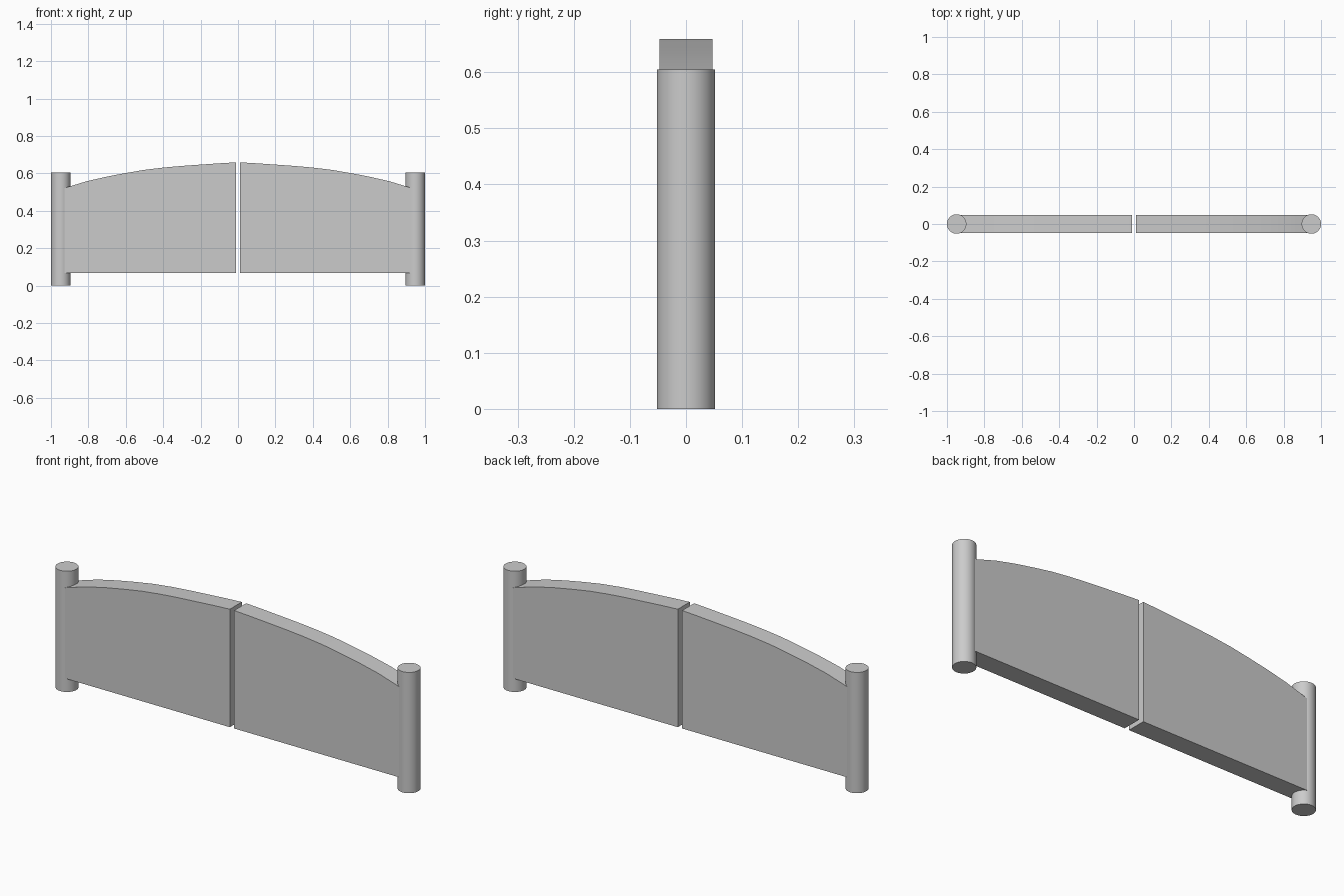
import bpy, bmesh

if "Cube" in bpy.data.objects:
    bpy.data.objects.remove(bpy.data.objects["Cube"])

# arched top edge of one gate leaf, from the centre gap out to the post (x, z)
ARCH = [(0.012, 0.659), (0.10, 0.654), (0.20, 0.647), (0.30, 0.640), (0.40, 0.631),
        (0.50, 0.619), (0.60, 0.602), (0.70, 0.583), (0.81, 0.558), (0.92, 0.524), (0.94, 0.516)]
BOTTOM = 0.068
HALF_THICK = 0.0475


def smooth(obj):
    bpy.ops.object.select_all(action='DESELECT')
    obj.select_set(True)
    bpy.context.view_layer.objects.active = obj
    bpy.ops.object.shade_smooth_by_angle()


def leaf(name, side):
    outline = ARCH + [(ARCH[-1][0], BOTTOM), (ARCH[0][0], BOTTOM)]
    bm = bmesh.new()
    face = bm.faces.new([bm.verts.new((side * x, -HALF_THICK, z)) for x, z in outline])
    ext = bmesh.ops.extrude_face_region(bm, geom=[face], use_keep_orig=True)
    verts = [g for g in ext['geom'] if isinstance(g, bmesh.types.BMVert)]
    bmesh.ops.translate(bm, verts=verts, vec=(0, 2 * HALF_THICK, 0))
    bmesh.ops.recalc_face_normals(bm, faces=bm.faces)
    mesh = bpy.data.meshes.new(name)
    bm.to_mesh(mesh)
    bm.free()
    obj = bpy.data.objects.new(name, mesh)
    bpy.context.collection.objects.link(obj)
    smooth(obj)


def post(name, side):
    bpy.ops.mesh.primitive_cylinder_add(vertices=48, radius=0.052, depth=0.605,
                                        location=(side * 0.948, 0, 0.3025))
    obj = bpy.context.object
    obj.name = name
    smooth(obj)


# mirrored pair: round post and swinging leaf on each side
for label, side in (("left", -1), ("right", 1)):
    post(label + "_post", side)
    leaf(label + "_gate_leaf", side)
